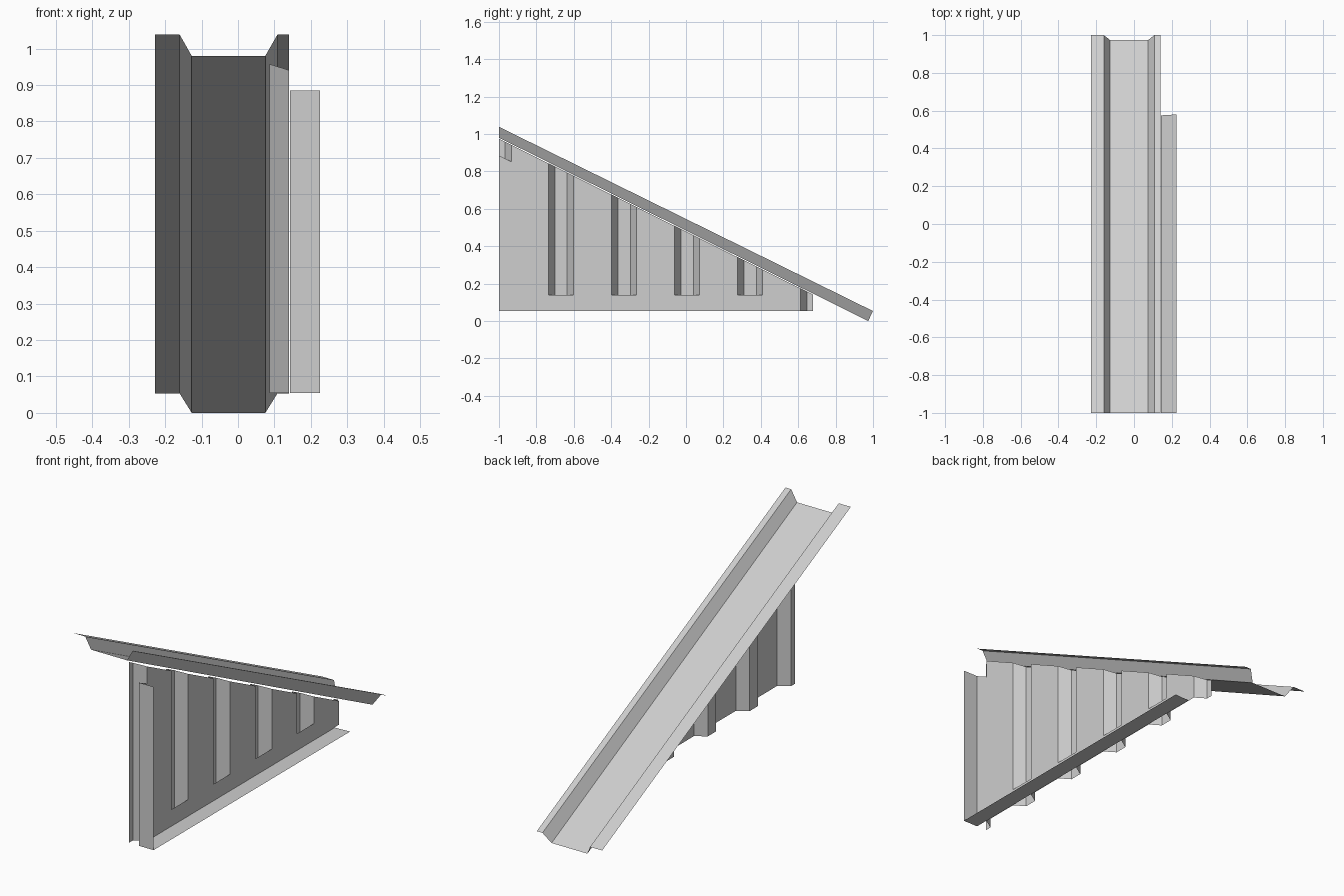
import bpy, bmesh

cube = bpy.data.objects.get("Cube")
if cube:
    bpy.data.objects.remove(cube, do_unlink=True)

# Single painted sheet metal colour
metal = bpy.data.materials.new("light_grey_metal")
metal.use_nodes = True
grey = (0.62, 0.62, 0.62, 1)
metal.diffuse_color = grey
metal.node_tree.nodes["Principled BSDF"].inputs["Base Color"].default_value = grey


def folded_sheet(name, start, end):
    """Flat-faced strip of quads between two matching edge lines."""
    bm = bmesh.new()
    a = [bm.verts.new(p) for p in start]
    b = [bm.verts.new(p) for p in end]
    for i in range(len(a) - 1):
        bm.faces.new((a[i], a[i + 1], b[i + 1], b[i]))
    mesh = bpy.data.meshes.new(name)
    bm.to_mesh(mesh)
    bm.free()
    mesh.materials.append(metal)
    obj = bpy.data.objects.new(name, mesh)
    bpy.context.collection.objects.link(obj)
    return obj


PAN_HIGH, FLANGE_HIGH = 0.98, 1.038
SLOPE = 0.496
WALL_X, RIB_X, TRIM_X, BASE_Z = 0.14, 0.086, 0.1425, 0.054


def roof_underside(y):
    return PAN_HIGH - SLOPE * (y + 1)


# Roof panel: raised flanges either side of a flat pan
# plumb cut at the high end, square cut at the low end
profile = [(-0.228, 1), (-0.16, 1), (-0.127, 0), (0.075, 0), (0.108, 1), (0.14, 1)]
high = [(x, -1, FLANGE_HIGH if up else PAN_HIGH) for x, up in profile]
low = [(x, 1, 0.053) if up else (x, 0.974, 0) for x, up in profile]
folded_sheet("roof_panel", low, high)

# Wall cladding: ribs pressed inward at a regular pitch
section = [(-1, RIB_X), (-0.967, RIB_X), (-0.933, WALL_X)]
for i in range(5):
    y = -0.735 + 0.337 * i
    section += [(y, WALL_X), (y + 0.034, RIB_X)]
    if i < 4:
        section += [(y + 0.1, RIB_X), (y + 0.134, WALL_X)]
section.append((0.68, RIB_X))
folded_sheet("wall_cladding",
             [(x, y, BASE_Z) for y, x in section],
             [(x, y, roof_underside(y) - 0.006) for y, x in section])

# Corner trim: front leg and a side leg lapping the wall
corner = [(0.225, -1, 0.885), (TRIM_X, -1, 0.885), (TRIM_X, -0.915, 0.843)]
folded_sheet("corner_trim", [(x, y, BASE_Z) for x, y, z in corner], corner)

# Base trim: upright leg with mitred end, and outward ledge
folded_sheet("base_trim",
             [(TRIM_X, -1, 0.139), (TRIM_X, -1, BASE_Z), (0.225, -1, BASE_Z)],
             [(TRIM_X, 0.5, 0.139), (TRIM_X, 0.575, BASE_Z), (0.225, 0.58, BASE_Z)])
